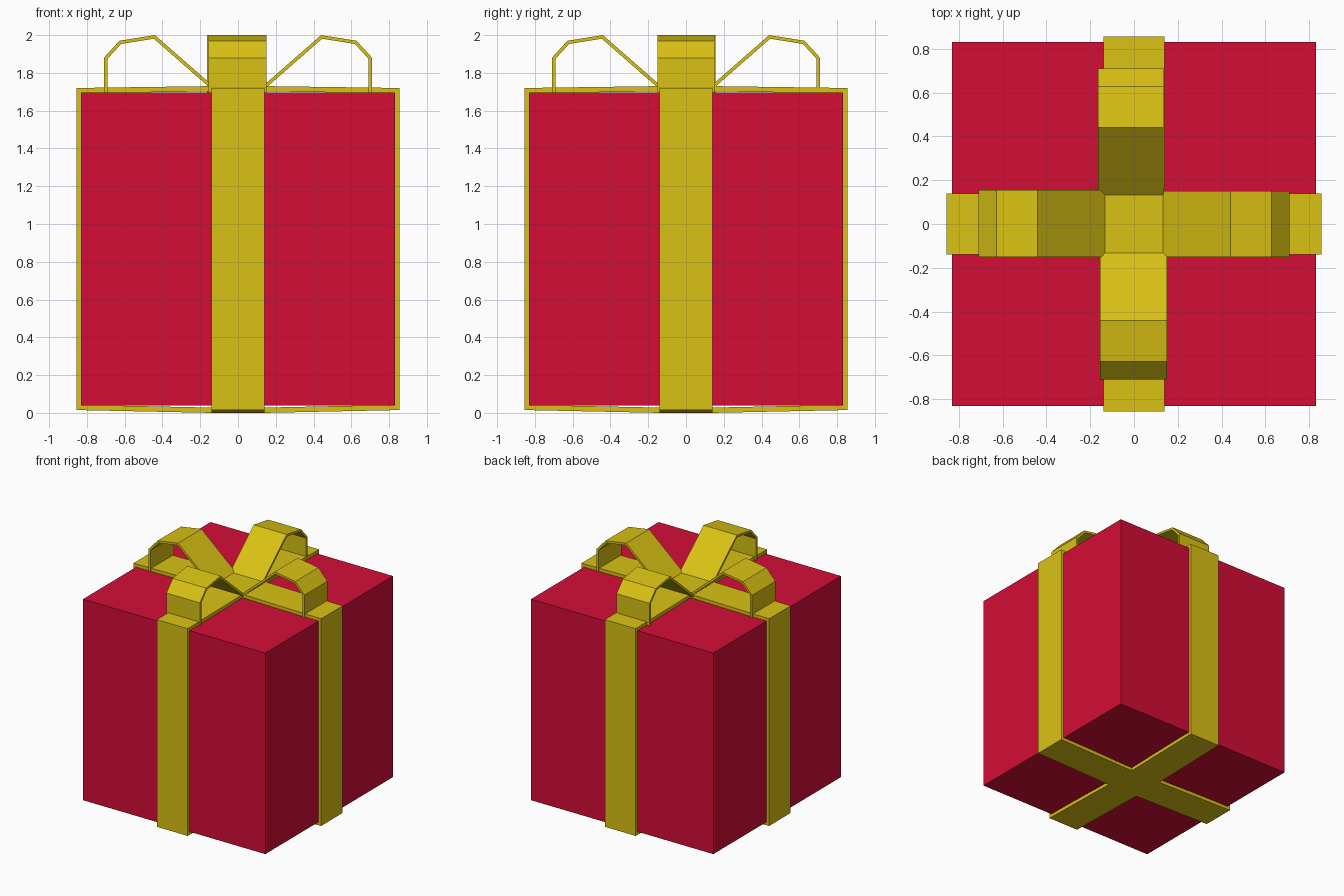
import bpy, bmesh
from math import radians
from mathutils import Matrix, Vector

if "Cube" in bpy.data.objects:
    bpy.data.objects.remove(bpy.data.objects["Cube"])


def material(name, rgb):
    m = bpy.data.materials.new(name)
    m.diffuse_color = (*rgb, 1)
    m.use_nodes = True
    m.node_tree.nodes["Principled BSDF"].inputs["Base Color"].default_value = m.diffuse_color
    return m


RED = material("red_paper", (0.66, 0.004, 0.036))
GOLD = material("gold_ribbon", (0.70, 0.54, 0.007))


def inset(path, t, closed):
    """Offset an (x, z) path to its left by t with mitred corners."""
    pts = [Vector(p) for p in path]
    n, out = len(pts), []
    for i, p in enumerate(pts):
        before = pts[i - 1] if closed or i > 0 else None
        after = pts[(i + 1) % n] if closed or i < n - 1 else None
        dirs = [d.normalized() for d in
                ([p - before] if before else []) + ([after - p] if after else [])]
        normals = [Vector((-d.y, d.x)) for d in dirs]
        m = sum(normals, Vector((0, 0))).normalized()
        out.append(p + m * (t / m.dot(normals[0])))
    return out


def ribbon(name, path, t, y0, y1, closed, angle):
    """Thick flat strip following a path in the xz plane, turned about z."""
    inner = inset(path, t, closed)
    bm = bmesh.new()
    rings = [[bm.verts.new((p[0], y, p[1]))
              for p, y in ((o, y0), (o, y1), (i, y1), (i, y0))]
             for o, i in zip(path, inner)]
    n = len(rings)
    for k in range(n if closed else n - 1):
        a, b = rings[k], rings[(k + 1) % n]
        for j in range(4):
            bm.faces.new((a[j], a[(j + 1) % 4], b[(j + 1) % 4], b[j]))
    if not closed:
        bm.faces.new(rings[0])
        bm.faces.new(rings[-1])
    bmesh.ops.recalc_face_normals(bm, faces=bm.faces)
    bm.transform(Matrix.Rotation(radians(angle), 4, 'Z'))
    mesh = bpy.data.meshes.new(name)
    bm.to_mesh(mesh)
    bm.free()
    mesh.materials.append(GOLD)
    obj = bpy.data.objects.new(name, mesh)
    bpy.context.collection.objects.link(obj)


# Gift box
bpy.ops.mesh.primitive_cube_add(size=1, location=(0, 0, 0.8675))
box = bpy.context.object
box.name = "gift_box"
box.scale = (1.66, 1.66, 1.655)
box.data.materials.append(RED)

# Two bands wrapped round the box, bulging slightly at the crossings
half = [(0.14, 0.0), (0.855, 0.015), (0.855, 1.72), (0.14, 1.73)]
wrap = half + [(-x, z) for x, z in reversed(half)]
for name, angle in (("band_across", 0), ("band_front_to_back", 90)):
    ribbon(name, wrap, 0.028, -0.14, 0.14, True, angle)

# Four bow loops
loop = [(0.71, 1.69), (0.71, 1.88), (0.628, 1.97), (0.44, 2.0), (0.12, 1.72)]
for name, angle, y0, y1 in (("bow_loop_right", 0, -0.15, 0.15),
                            ("bow_loop_back", 90, -0.135, 0.165),
                            ("bow_loop_left", 180, -0.155, 0.15),
                            ("bow_loop_front", 270, -0.155, 0.15)):
    ribbon(name, loop, 0.018, y0, y1, False, angle)
